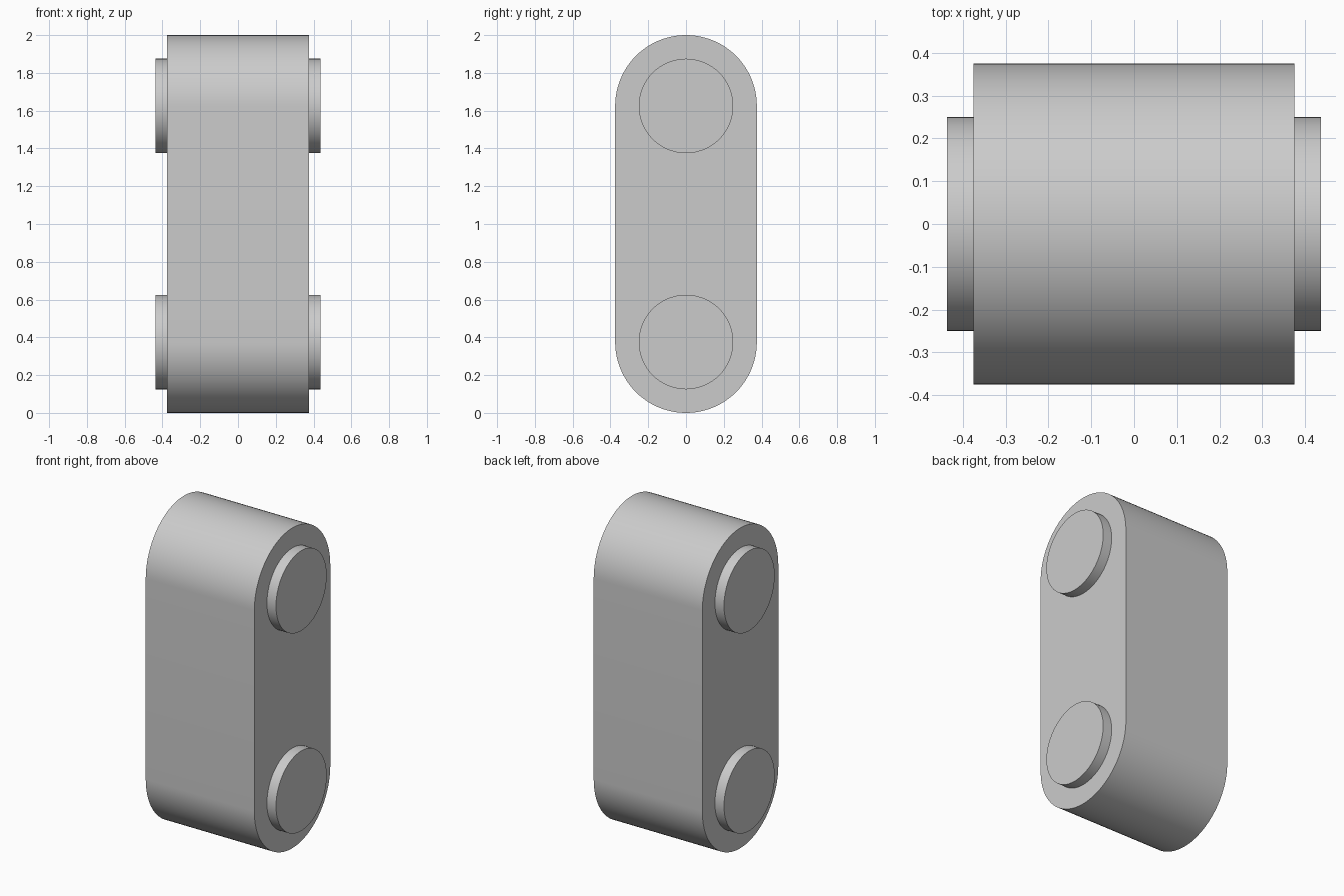
import bpy
import bmesh
import math

cube = bpy.data.objects.get("Cube")
if cube:
    bpy.data.objects.remove(cube, do_unlink=True)

HALF_WIDTH = 0.375
RADIUS = 0.375
LOW, HIGH = 0.375, 1.625
PIN_RADIUS = 0.25
PIN_END = 0.4375
SEGMENTS = 96

grey = bpy.data.materials.new("light_grey")
grey.use_nodes = True
colour = (0.6, 0.6, 0.6, 1)
grey.diffuse_color = colour
grey.node_tree.nodes["Principled BSDF"].inputs["Base Color"].default_value = colour


def extrude_profile(name, profile, x0, x1):
    """Extrude a closed (y, z) outline along x."""
    mesh = bpy.data.meshes.new(name)
    bm = bmesh.new()
    face = bm.faces.new([bm.verts.new((x0, y, z)) for y, z in profile])
    result = bmesh.ops.extrude_face_region(bm, geom=[face], use_keep_orig=True)
    moved = [v for v in result["geom"] if isinstance(v, bmesh.types.BMVert)]
    bmesh.ops.translate(bm, verts=moved, vec=(x1 - x0, 0, 0))
    bmesh.ops.recalc_face_normals(bm, faces=bm.faces[:])
    bm.to_mesh(mesh)
    bm.free()
    mesh.materials.append(grey)
    obj = bpy.data.objects.new(name, mesh)
    bpy.context.collection.objects.link(obj)
    bpy.ops.object.select_all(action="DESELECT")
    obj.select_set(True)
    bpy.context.view_layer.objects.active = obj
    bpy.ops.object.shade_smooth_by_angle(angle=math.radians(30))
    return obj


def arc(radius, z, start, sweep, steps):
    angles = [start + sweep * i / steps for i in range(steps + 1)]
    return [(radius * math.cos(a), z + radius * math.sin(a)) for a in angles]


# Link body with rounded ends
half = SEGMENTS // 2
outline = arc(RADIUS, HIGH, 0, math.pi, half) + arc(RADIUS, LOW, math.pi, math.pi, half)
extrude_profile("link_body", outline, -HALF_WIDTH, HALF_WIDTH)

# Round pin ends standing proud of both sides
for level, z in (("lower", LOW), ("upper", HIGH)):
    circle = arc(PIN_RADIUS, z, 0, 2 * math.pi, SEGMENTS)[:-1]
    for side, sign in (("left", 1), ("right", -1)):
        extrude_profile(f"{level}_pin_{side}", circle, sign * (HALF_WIDTH - 0.02), sign * PIN_END)
